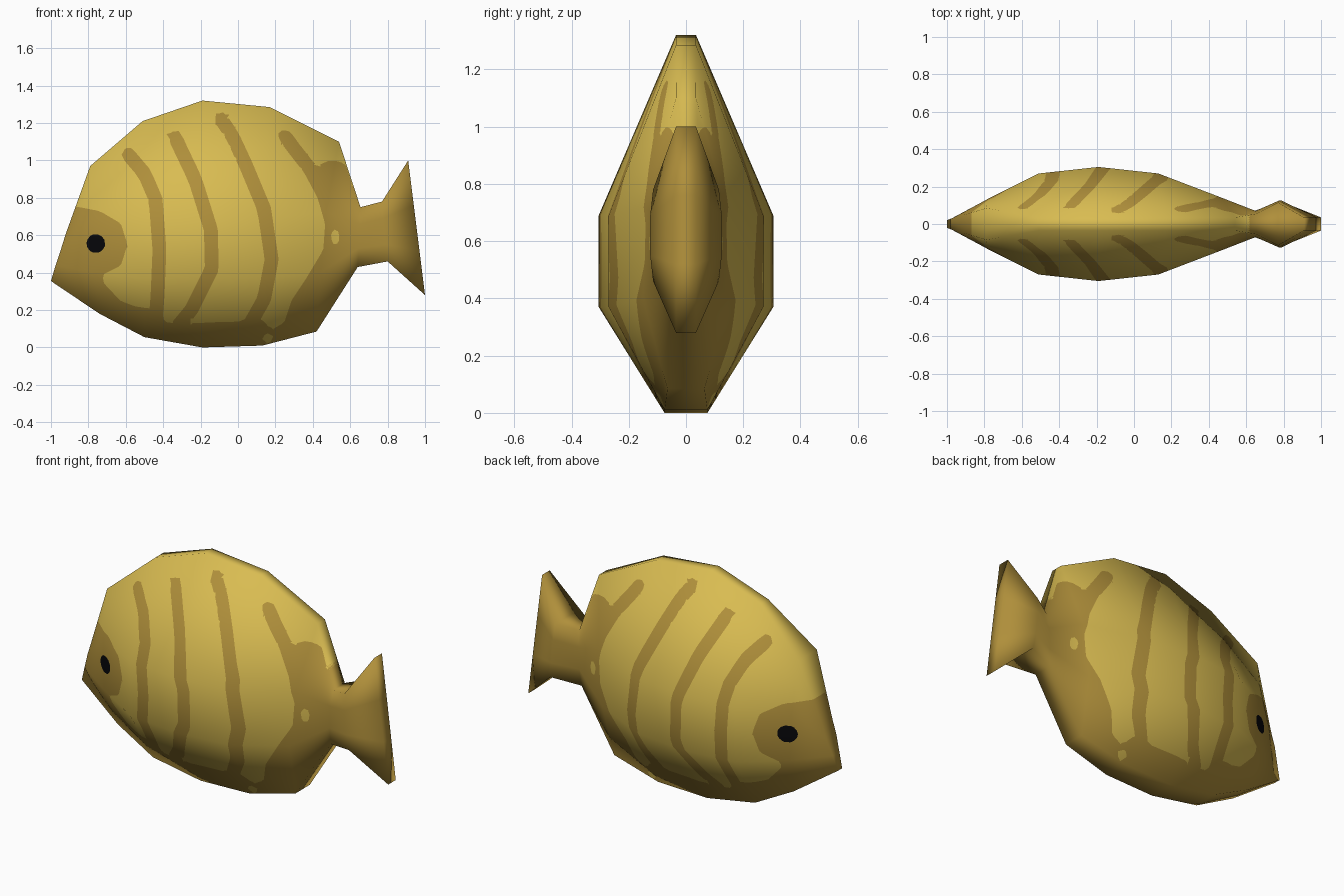
import bpy, bmesh
from mathutils import Vector
from mathutils.geometry import intersect_point_line

if "Cube" in bpy.data.objects:
    bpy.data.objects.remove(bpy.data.objects["Cube"])


def material(name, rgb):
    m = bpy.data.materials.new(name)
    m.diffuse_color = (*rgb, 1)
    m.use_nodes = True
    m.node_tree.nodes["Principled BSDF"].inputs["Base Color"].default_value = m.diffuse_color
    return m


MATS = [material("yellow_scales", (0.69, 0.50, 0.083)),
        material("brown_markings", (0.43, 0.275, 0.043)),
        material("black_eye", (0.002, 0.002, 0.003))]

# Cross-sections, nose to tail: four (x, half width, z) points from back to belly
RINGS = [
    [(-.92, .045, .61), (-.945, .045, .53), (-.975, .03, .44), (-1.0, .02, .355)],
    [(-.79, .085, .97), (-.78, .135, .69), (-.77, .14, .40), (-.74, .06, .18)],
    [(-.51, .035, 1.21), (-.51, .27, .69), (-.51, .27, .37), (-.50, .075, .055)],
    [(-.19, .035, 1.32), (-.19, .305, .69), (-.19, .305, .37), (-.19, .075, 0)],
    [(.17, .035, 1.285), (.13, .27, .69), (.13, .27, .37), (.13, .075, .01)],
    [(.54, .035, 1.10), (.47, .14, .72), (.44, .15, .40), (.42, .065, .085)],
    [(.655, .055, .75), (.65, .07, .66), (.645, .07, .53), (.64, .055, .43)],
    [(.77, .115, .78), (.775, .125, .69), (.79, .125, .55), (.80, .115, .46)],
    [(.91, .035, 1.0), (.94, .035, .76), (.97, .035, .52), (1.0, .035, .28)],
]

# Painted areas in the side view (x, z)
STRIPES = [
    [(-.585, 1.03), (-.50, .93), (-.44, .79), (-.42, .52), (-.43, .28), (-.44, .15)],
    [(-.335, 1.12), (-.23, .9), (-.145, .63), (-.14, .42), (-.25, .2), (-.35, .08)],
    [(-.09, 1.22), (-.03, 1.13), (.04, .98), (.14, .74), (.18, .47), (.14, .26), (.05, .1)],
    [(.25, 1.13), (.31, 1.05), (.38, .96)],
]
FACE_BELLY_TAIL = [
    (-1.2, .75), (-.87, .75), (-.74, .725), (-.63, .66), (-.595, .55), (-.63, .44),
    (-.73, .39), (-.72, .34), (-.63, .245), (-.55, .215), (-.44, .2), (-.39, .13),
    (-.30, .12), (-.15, .13), (.04, .135), (.13, .14), (.18, .09), (.25, .13),
    (.29, .25), (.37, .37), (.46, .52), (.47, .66), (.43, .8), (.35, .95),
    (.43, .97), (.50, 1.0), (.57, .98), (.61, .86), (.7, .9), (1.2, 1.3),
    (1.2, -.2), (-1.2, -.2)]


def seg_dist(p, a, b):
    ab = (b[0] - a[0], b[1] - a[1])
    ap = (p[0] - a[0], p[1] - a[1])
    t = max(0, min(1, (ap[0]*ab[0] + ap[1]*ab[1]) / (ab[0]**2 + ab[1]**2)))
    return ((ap[0] - t*ab[0])**2 + (ap[1] - t*ab[1])**2) ** .5


def polygon_dist(p, poly):
    d, inside = 9, False
    for a, b in zip(poly, poly[1:] + poly[:1]):
        d = min(d, seg_dist(p, a, b))
        if (a[1] > p[1]) != (b[1] > p[1]):
            if p[0] < a[0] + (p[1] - a[1]) * (b[0] - a[0]) / (b[1] - a[1]):
                inside = not inside
    return -d if inside else d


def oval(p, cx, cz, rx, rz):
    return (((p[0] - cx) / rx)**2 + ((p[1] - cz) / rz)**2) ** .5 * rx - rx


def brown(co):
    p = (co.x, co.z)
    d = polygon_dist(p, FACE_BELLY_TAIL) - .004
    for line in STRIPES:
        for a, b in zip(line, line[1:]):
            d = min(d, seg_dist(p, a, b) - .037)
    d = max(d, -oval(p, .52, .59, .022, .04))
    return max(d, -oval(p, .16, .05, .025, .025))


def eye(co):
    return oval((co.x, co.z), -.76, .555, .05, .05)


def cut_outline(bm, field):
    """Cut new edges into the mesh where the field changes sign."""
    bmesh.ops.triangulate(bm, faces=bm.faces[:])
    val = {}
    for v in bm.verts:
        f = field(v.co)
        val[v] = f if abs(f) > 2e-4 else 2e-4
    new = []
    for e in bm.edges[:]:
        a, b = e.verts
        if val[a] * val[b] < 0:
            new.append(bmesh.utils.edge_split(e, a, val[a] / (val[a] - val[b]))[1])
    if new:
        bmesh.ops.connect_verts(bm, verts=new)


# Low-poly fish skin: mirrored rings joined by quads
bm = bmesh.new()
rows = []
for r in RINGS:
    loop = [(x, -w, z) for x, w, z in r] + [(x, w, z) for x, w, z in reversed(r)]
    rows.append([bm.verts.new(c) for c in loop])
for a, b in zip(rows, rows[1:]):
    for i in range(8):
        j = (i + 1) % 8
        bm.faces.new((a[i], a[j], b[j], b[i]))
for r in (rows[0], rows[-1]):
    for i in range(3):
        bm.faces.new((r[i], r[i+1], r[6-i], r[7-i]))
bmesh.ops.recalc_face_normals(bm, faces=bm.faces[:])
bm.normal_update()

# Keep the smooth low-poly normals while the skin is divided for painting
lay = bm.verts.layers.float_vector.new("smooth")
for v in bm.verts:
    v[lay] = v.normal
bmesh.ops.subdivide_edges(bm, edges=bm.edges[:], cuts=9, use_grid_fill=True)

# Markings and eyes as cut faces
cut_outline(bm, brown)
cut_outline(bm, eye)
for f in bm.faces:
    c = f.calc_center_median()
    f.material_index = 2 if eye(c) < 0 else 1 if brown(c) < 0 else 0
    f.smooth = True

bm.verts.index_update()
bm.normal_update()
normals = []
for v in bm.verts:
    n = Vector(v[lay])
    normals.append((n if n.length > .1 else v.normal).normalized())
bm.verts.layers.float_vector.remove(lay)

me = bpy.data.meshes.new("striped_fish")
bm.to_mesh(me)
bm.free()
for m in MATS:
    me.materials.append(m)
me.normals_split_custom_set_from_vertices(normals)
fish = bpy.data.objects.new("striped_fish", me)
bpy.context.collection.objects.link(fish)
